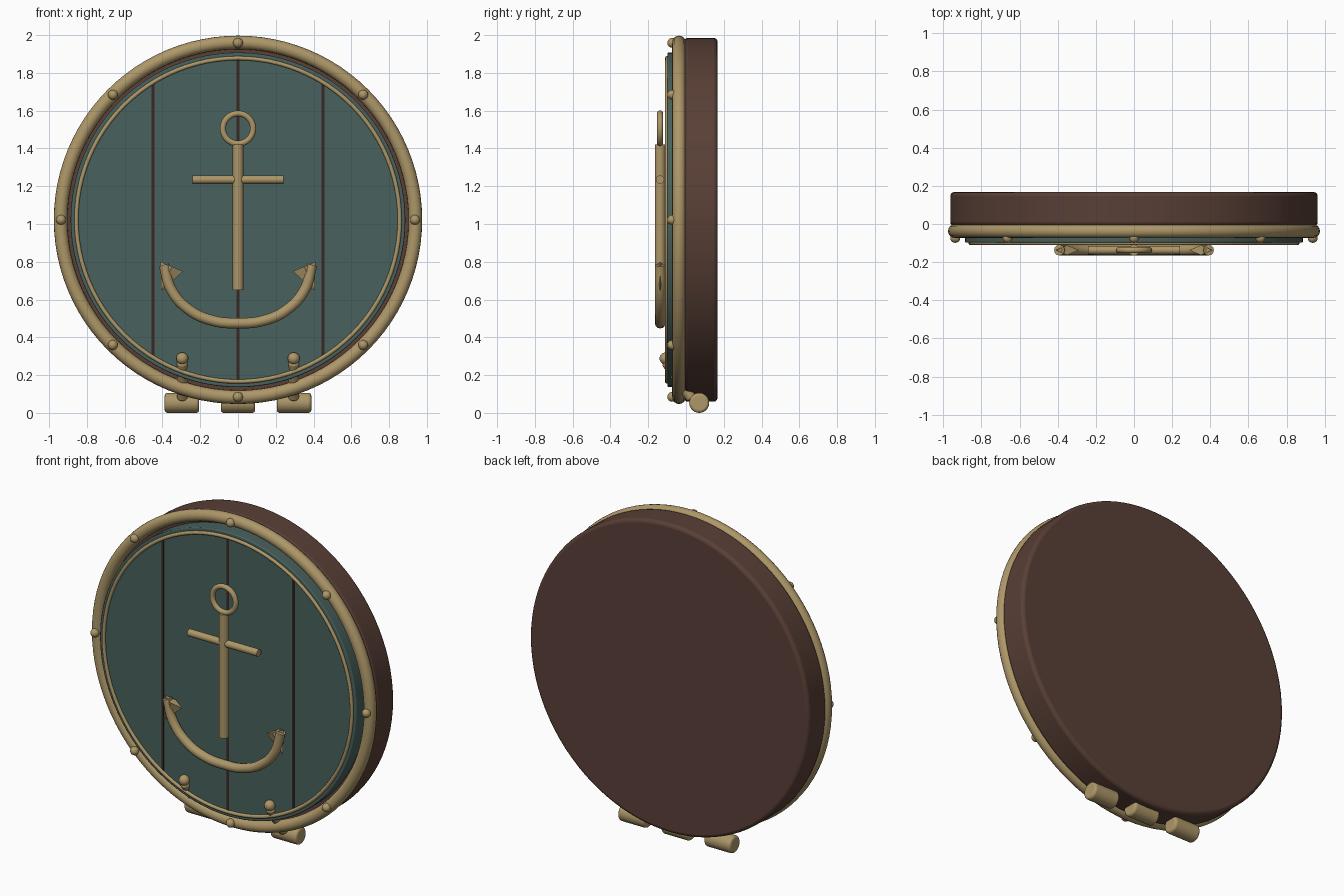
import bpy
from math import pi, sin, cos, atan2, radians
from mathutils import Vector

if "Cube" in bpy.data.objects:
    bpy.data.objects.remove(bpy.data.objects["Cube"])


def material(name, rgb):
    m = bpy.data.materials.new(name)
    m.diffuse_color = (*rgb, 1)
    m.use_nodes = True
    m.node_tree.nodes["Principled BSDF"].inputs["Base Color"].default_value = m.diffuse_color
    return m


WOOD = material("brown_wood", (0.10, 0.050, 0.037))
DARK = material("dark_groove", (0.04, 0.02, 0.016))
TEAL = material("teal_paint", (0.065, 0.12, 0.11))
BRASS = material("brass", (0.42, 0.31, 0.14))
CZ = 1.022      # height of the disc centre
AY = -0.137     # depth of the anchor


def finish(name, mat, bevel=0):
    o = bpy.context.object
    o.name = name
    o.data.materials.append(mat)
    if bevel:
        b = o.modifiers.new("round_edges", "BEVEL")
        b.width, b.segments, b.limit_method = bevel, 3, "ANGLE"
        b.angle_limit = radians(50)
    bpy.ops.object.shade_smooth_by_angle(angle=radians(40))
    return o


def rod(name, p, q, r, mat, bevel=0, sides=24):
    p, q = Vector(p), Vector(q)
    d = q - p
    bpy.ops.mesh.primitive_cylinder_add(vertices=sides, radius=r, depth=d.length,
                                        location=(p + q) / 2,
                                        rotation=d.to_track_quat("Z", "Y").to_euler())
    return finish(name, mat, bevel)


def ring(name, z, y, major, minor, seg=96):
    bpy.ops.mesh.primitive_torus_add(major_radius=major, minor_radius=minor, major_segments=seg,
                                     minor_segments=16, location=(0, y, z), rotation=(pi / 2, 0, 0))
    return finish(name, BRASS)


def ball(name, loc, r):
    bpy.ops.mesh.primitive_uv_sphere_add(segments=20, ring_count=12, radius=r, location=loc)
    return finish(name, BRASS)


# round wooden backing and painted front panel
rod("wood_body", (0, -0.01, CZ), (0, 0.167, CZ), 0.963, WOOD, 0.02, 96)
rod("front_panel", (0, 0, CZ), (0, -0.098, CZ), 0.886, TEAL, 0.006, 96)

# dark seams between the planks
for x in (-0.45, 0, 0.45):
    half = (0.85 ** 2 - x * x) ** 0.5
    bpy.ops.mesh.primitive_cube_add(size=1, location=(x, -0.094, CZ))
    bpy.context.object.scale = (0.015, 0.014, 2 * half)
    finish("plank_seam", DARK)

# brass rims and rivets
ring("outer_rim", CZ, -0.037, 0.939, 0.036)
ring("inner_rim", CZ, -0.1, 0.856, 0.011)
for i in range(8):
    a = i * pi / 4
    ball("rivet", (0.937 * sin(a), -0.073, CZ + 0.937 * cos(a)), 0.026)

# anchor ring, shank and stock
ring("anchor_ring", 1.505, AY, 0.08, 0.016, 40)
rod("anchor_shank", (0, AY, 0.65), (0, AY, 1.42), 0.028, BRASS)
rod("anchor_stock", (-0.24, AY, 1.235), (0.24, AY, 1.235), 0.022, BRASS)

# curved anchor arms
half = [(0.392, 0.783), (0.352, 0.65), (0.265, 0.55), (0.14, 0.49)]
pts = [(-x, z) for x, z in half] + [(0, 0.475)] + half[::-1]
cu = bpy.data.curves.new("anchor_arms", "CURVE")
cu.dimensions = "3D"
cu.bevel_depth, cu.bevel_resolution, cu.use_fill_caps = 0.028, 4, True
sp = cu.splines.new("BEZIER")
sp.bezier_points.add(len(pts) - 1)
for b, (x, z) in zip(sp.bezier_points, pts):
    b.co = (x, AY, z)
    b.handle_left_type = b.handle_right_type = "AUTO"
arms = bpy.data.objects.new("anchor_arms", cu)
bpy.context.collection.objects.link(arms)
bpy.ops.object.select_all(action="DESELECT")
arms.select_set(True)
bpy.context.view_layer.objects.active = arms
bpy.ops.object.convert(target="MESH")
finish("anchor_arms", BRASS)

for s in (-1, 1):
    # anchor fluke, a flattened four-sided spike
    base, tip = Vector((s * 0.35, AY, 0.775)), Vector((s * 0.406, AY, 0.645))
    d = tip - base
    bpy.ops.mesh.primitive_cone_add(vertices=4, radius1=0.065, depth=d.length,
                                    location=(base + tip) / 2, rotation=(0, atan2(d.x, d.z), 0))
    bpy.context.object.scale = (1, 0.4, 1)
    finish("anchor_fluke", BRASS)
    # slanted support peg with ball end
    rod("support_peg", (s * 0.295, 0.03, 0.075), (s * 0.295, -0.105, 0.27), 0.028, BRASS, 0.01)
    ball("peg_knob", (s * 0.295, -0.108, 0.288), 0.032)

# three roller feet
for x in (-0.297, 0, 0.297):
    rod("foot", (x - 0.091, 0.07, 0.053), (x + 0.091, 0.07, 0.053), 0.053, BRASS, 0.014, 32)
